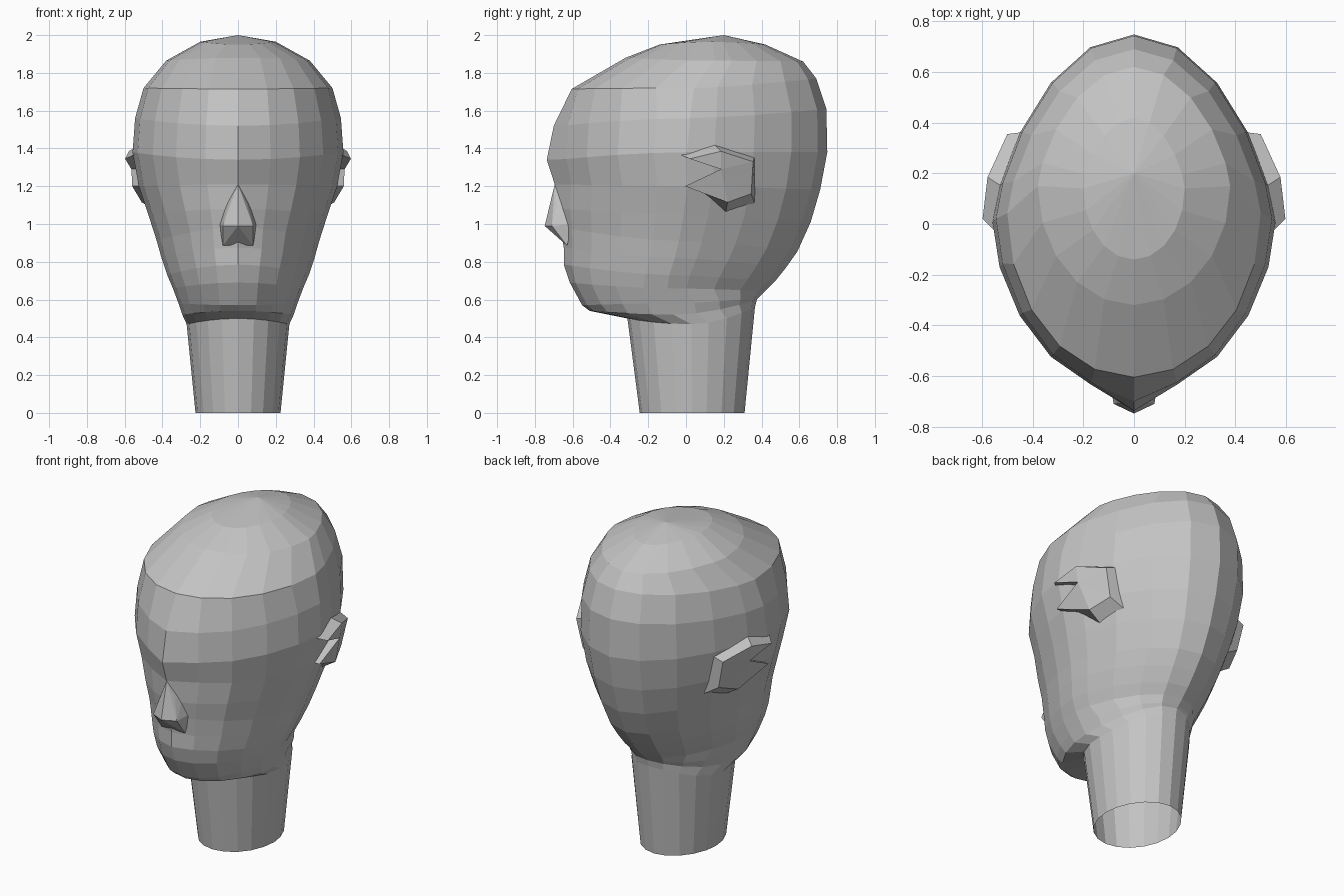
import bpy, bmesh
from math import sin, cos, pi

if "Cube" in bpy.data.objects:
    bpy.data.objects.remove(bpy.data.objects["Cube"], do_unlink=True)

SEGMENTS = 20

# Single clay-like colour for the whole bust
clay = bpy.data.materials.new("clay_grey")
clay.use_nodes = True
CLAY_COLOUR = (0.55, 0.55, 0.55, 1)
clay.diffuse_color = CLAY_COLOUR
clay.node_tree.nodes["Principled BSDF"].inputs["Base Color"].default_value = CLAY_COLOUR


def finish(bm, name):
    """Turn a bmesh into a flat-shaded object."""
    bmesh.ops.recalc_face_normals(bm, faces=bm.faces[:])
    mesh = bpy.data.meshes.new(name)
    bm.to_mesh(mesh)
    bm.free()
    mesh.materials.append(clay)
    obj = bpy.data.objects.new(name, mesh)
    bpy.context.scene.collection.objects.link(obj)
    return obj


def egg_ring(bm, front, back, side, front_taper, ridge, back_taper):
    """Tilted egg-shaped ring; ridge leaves the front centre standing proud."""
    (front_y, front_z), (back_y, back_z), (half_width, side_z) = front, back, side
    middle = (front_y + back_y) / 2
    ring = []
    for i in range(SEGMENTS):
        angle = 2 * pi * i / SEGMENTS
        c = cos(angle)
        if c > 0:
            reach = c ** front_taper * (1 if i == 0 else 1 - ridge)
            y = middle + (front_y - middle) * reach
            z = side_z + (front_z - side_z) * c * c
        else:
            y = middle + (back_y - middle) * abs(c) ** back_taper
            z = side_z + (back_z - side_z) * c * c
        ring.append(bm.verts.new((half_width * sin(angle), y, z)))
    return ring


def bridge(bm, upper, lower):
    for i in range(SEGMENTS):
        j = (i + 1) % SEGMENTS
        bm.faces.new((upper[i], upper[j], lower[j], lower[i]))


# Sections: front (y, z), back (y, z), side (x, z), front taper, ridge
skull_sections = [
    ((-.14, 1.95), (.42, 1.95), (.20, 1.965), 1, 0),    # crown
    ((-.32, 1.88), (.62, 1.86), (.38, 1.865), 1, 0),
    ((-.605, 1.715), (.69, 1.77), (.50, 1.72), 1, 0),   # forehead edge
    ((-.70, 1.52), (.743, 1.61), (.545, 1.56), 1.15, .05),
    ((-.737, 1.34), (.748, 1.38), (.558, 1.38), 1.15, .09),  # brow
    ((-.695, 1.21), (.71, 1.18), (.525, 1.2), 1.2, .07),
    ((-.685, 1.08), (.66, 1.01), (.475, 1.05), 1.25, .05),
    ((-.665, .98), (.59, .855), (.43, .91), 1.25, .04),
    ((-.647, .875), (.53, .77), (.405, .82), 1.25, .02),   # mouth
    ((-.647, .785), (.47, .695), (.375, .73), 1.25, .02),
    ((-.615, .69), (.42, .645), (.345, .66), 1.2, 0),
]
jaw_and_neck_sections = [
    ((-.55, .57), (.385, .61), (.315, .58), 1.15, 0),   # chin
    ((-.51, .54), (.375, .60), (.295, .52), 1.15, 0),
    ((-.31, .50), (.365, .56), (.272, .47), 1, 0),      # neck top
    ((-.245, 0), (.31, 0), (.225, 0), 1, 0),
]

# Head and neck: one hollow shell, open under the neck
bm = bmesh.new()
rings = [egg_ring(bm, *section, 1.4) for section in skull_sections]
rings += [egg_ring(bm, *section, 1.1) for section in jaw_and_neck_sections]
for upper, lower in zip(rings, rings[1:]):
    bridge(bm, upper, lower)
crown = bm.verts.new((0, .2, 2))
for i in range(SEGMENTS):
    bm.faces.new((crown, rings[0][i], rings[0][(i + 1) % SEGMENTS]))
finish(bm, "head_and_neck")

# Nose: a wedge wrapped around its corner points
bm = bmesh.new()
bm.verts.new((0, -.695, 1.21))
bm.verts.new((0, -.748, .99))
for s in (-1, 1):
    for x, y, z in ((.05, -.685, 1.1), (.08, -.71, .99), (.08, -.63, .885),
                    (.10, -.60, 1.0), (.06, -.60, 1.15)):
        bm.verts.new((s * x, y, z))
bmesh.ops.convex_hull(bm, input=bm.verts[:])
finish(bm, "nose")

# Ears: notched outlines (y, z), outer rim and the wider base inside the head
outer_rim = [(.02, 1.345), (.185, 1.385), (.355, 1.33), (.345, 1.16),
             (.22, 1.115), (-.005, 1.2), (.185, 1.29)]
base_rim = [(-.07, 1.385), (.14, 1.43), (.365, 1.36), (.37, 1.09),
            (.21, 1.06), (-.005, 1.2), (.185, 1.29)]


def ear_depth(y, z):
    """The ear's outer face curves back with the side of the head."""
    return .598 - .95 * (y - .04) ** 2 - .25 * max(0, 1.345 - z)


def build_ear(name, s):
    bm = bmesh.new()
    outer = [bm.verts.new((s * ear_depth(y, z), y, z)) for y, z in outer_rim]
    base = [bm.verts.new((s * (ear_depth(y, z) - .08), y, z)) for y, z in base_rim]
    notch = outer[-1]
    for a, b in zip(outer[:-2], outer[1:-1]):
        bm.faces.new((a, b, notch))
    for i in range(len(outer)):
        bm.faces.new((outer[i - 1], base[i - 1], base[i], outer[i]))
    finish(bm, name)


build_ear("left_ear", 1)
build_ear("right_ear", -1)
